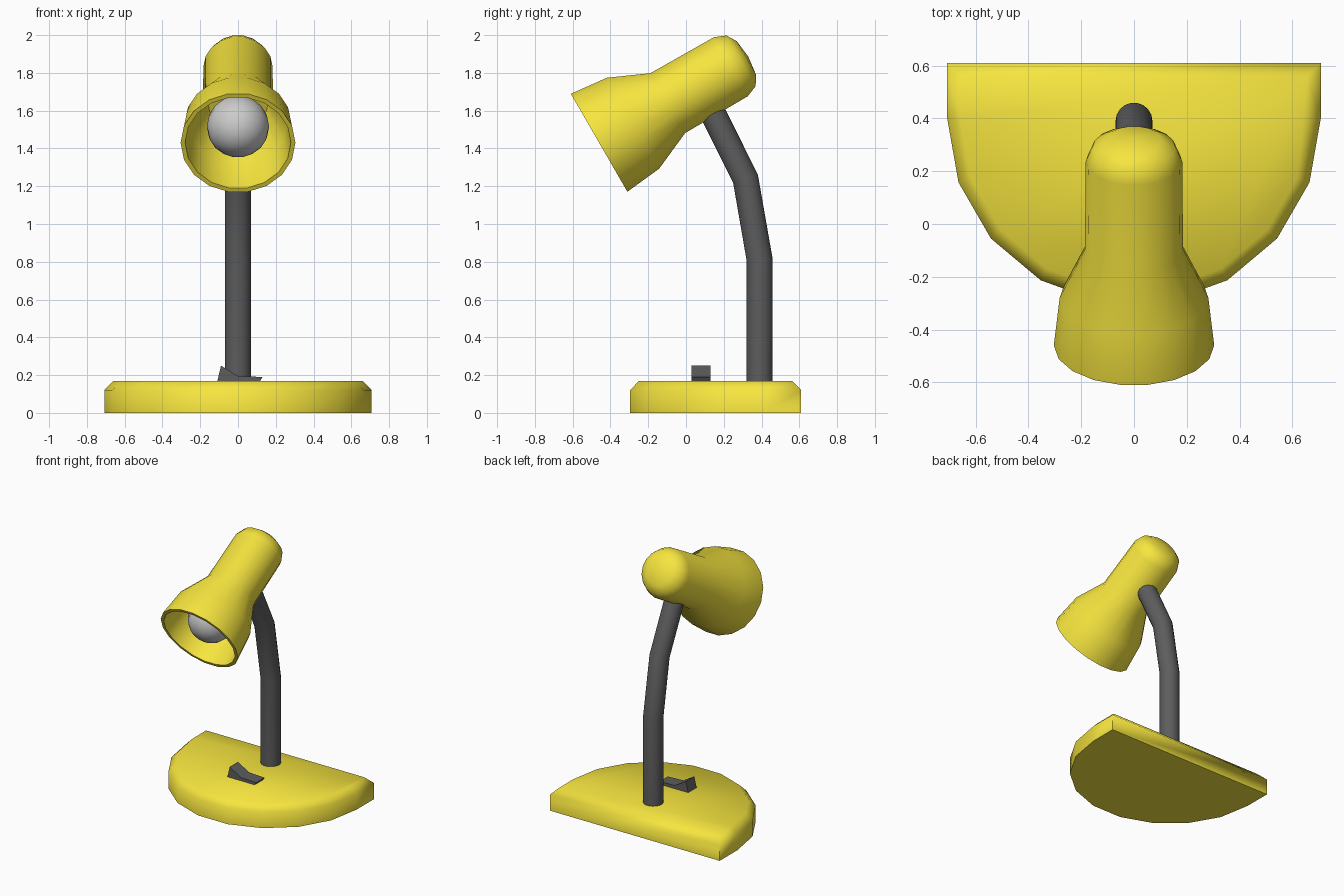
import bpy, bmesh, math
from mathutils import Vector, Matrix

if "Cube" in bpy.data.objects:
    bpy.data.objects.remove(bpy.data.objects["Cube"])


def material(name, rgb):
    m = bpy.data.materials.new(name)
    m.diffuse_color = (*rgb, 1)
    m.use_nodes = True
    m.node_tree.nodes["Principled BSDF"].inputs["Base Color"].default_value = m.diffuse_color
    return m


YELLOW = material("yellow", (0.93, 0.79, 0.05))
BLACK = material("black", (0.11, 0.11, 0.11))
SIDES = 18


def finish(ob, mat=None, angle=60):
    if mat:
        ob.data.materials.append(mat)
    bpy.ops.object.select_all(action='DESELECT')
    ob.select_set(True)
    bpy.context.view_layer.objects.active = ob
    if ob.type == 'CURVE':
        bpy.ops.object.convert(target='MESH')
    if angle:
        bpy.ops.object.shade_smooth_by_angle(angle=math.radians(angle))


def add_bmesh(name, bm, mat=None, angle=60):
    bmesh.ops.recalc_face_normals(bm, faces=bm.faces)
    me = bpy.data.meshes.new(name)
    bm.to_mesh(me)
    bm.free()
    ob = bpy.data.objects.new(name, me)
    bpy.context.collection.objects.link(ob)
    finish(ob, mat, angle)
    return ob


def loft(name, loops, mat, angle=60):
    """Skin a stack of equal-length loops and cap both ends."""
    bm = bmesh.new()
    rings = [[bm.verts.new(p) for p in loop] for loop in loops]
    n = len(rings[0])
    for a, b in zip(rings, rings[1:]):
        for i in range(n):
            j = (i + 1) % n
            bm.faces.new((a[i], a[j], b[j], b[i]))
    bm.faces.new(rings[0])
    bm.faces.new(rings[-1])
    return add_bmesh(name, bm, mat, angle)


def lathe(name, profile, matrix, mat=None):
    """Spin (distance along axis, radius) points around the local z axis."""
    bm = bmesh.new()
    vs = [bm.verts.new((r, 0, s)) for s, r in profile]
    es = [bm.edges.new(pair) for pair in zip(vs, vs[1:])]
    bmesh.ops.spin(bm, geom=vs + es, cent=(0, 0, 0), axis=(0, 0, 1),
                   angle=math.tau, steps=SIDES)
    bmesh.ops.remove_doubles(bm, verts=bm.verts, dist=1e-4)
    bmesh.ops.transform(bm, matrix=matrix, verts=bm.verts)
    return add_bmesh(name, bm, mat, 50)


# Base: half disc with a chamfered top edge
def base_outline(z, inset=0.0):
    r = 0.708 - inset
    pts = [(-r, 0.61 - inset, z)]
    for i in range(10):
        a = math.pi + math.radians(20 * i)
        pts.append((r * math.cos(a), 0.40 + r * math.sin(a), z))
    return pts + [(r, 0.61 - inset, z)]


loft("base", [base_outline(0), base_outline(0.12), base_outline(0.17, 0.05)], YELLOW)

# Rocker switch
rocker = [(-0.11, 0.165), (-0.09, 0.25), (0.0, 0.195), (0.13, 0.19), (0.115, 0.165)]
loft("switch", [[(x, y, z) for x, z in rocker] for y in (0.03, 0.13)], BLACK, 0)

# Bent arm
curve = bpy.data.curves.new("arm", 'CURVE')
curve.dimensions = '3D'
curve.bevel_depth = 0.07
curve.bevel_resolution = 7
curve.use_fill_caps = True
path = [(0.39, 0.15), (0.39, 0.81), (0.315, 1.24), (0.105, 1.66)]
spline = curve.splines.new('POLY')
spline.points.add(len(path) - 1)
for p, (y, z) in zip(spline.points, path):
    p.co = (0, y, z, 1)
arm = bpy.data.objects.new("arm", curve)
bpy.context.collection.objects.link(arm)
finish(arm, BLACK)

# Lamp head: local z runs from the mouth up to the rear dome
head = Matrix.Translation((0, -0.46, 1.43)) @ Matrix.Rotation(math.radians(-60), 4, 'X')
shade = [(0.43, 0), (0.43, 0.16), (0.207, 0.257), (0, 0.28),       # inside
         (0, 0.304), (0.207, 0.282), (0.42, 0.186),                # flare
         (0.805, 0.183), (0.868, 0.157), (0.90, 0.103), (0.912, 0)]
lathe("lamp_shade", shade, head, YELLOW)

# Bulb with a short neck
bulb = [(0.172 - 0.165 * math.cos(t), 0.165 * math.sin(t))
        for t in (math.radians(18 * i) for i in range(9))]
bulb[0] = (bulb[0][0], 0)
bulb += [(0.40, 0.07), (0.45, 0.07), (0.45, 0)]
lathe("bulb", bulb, head)
